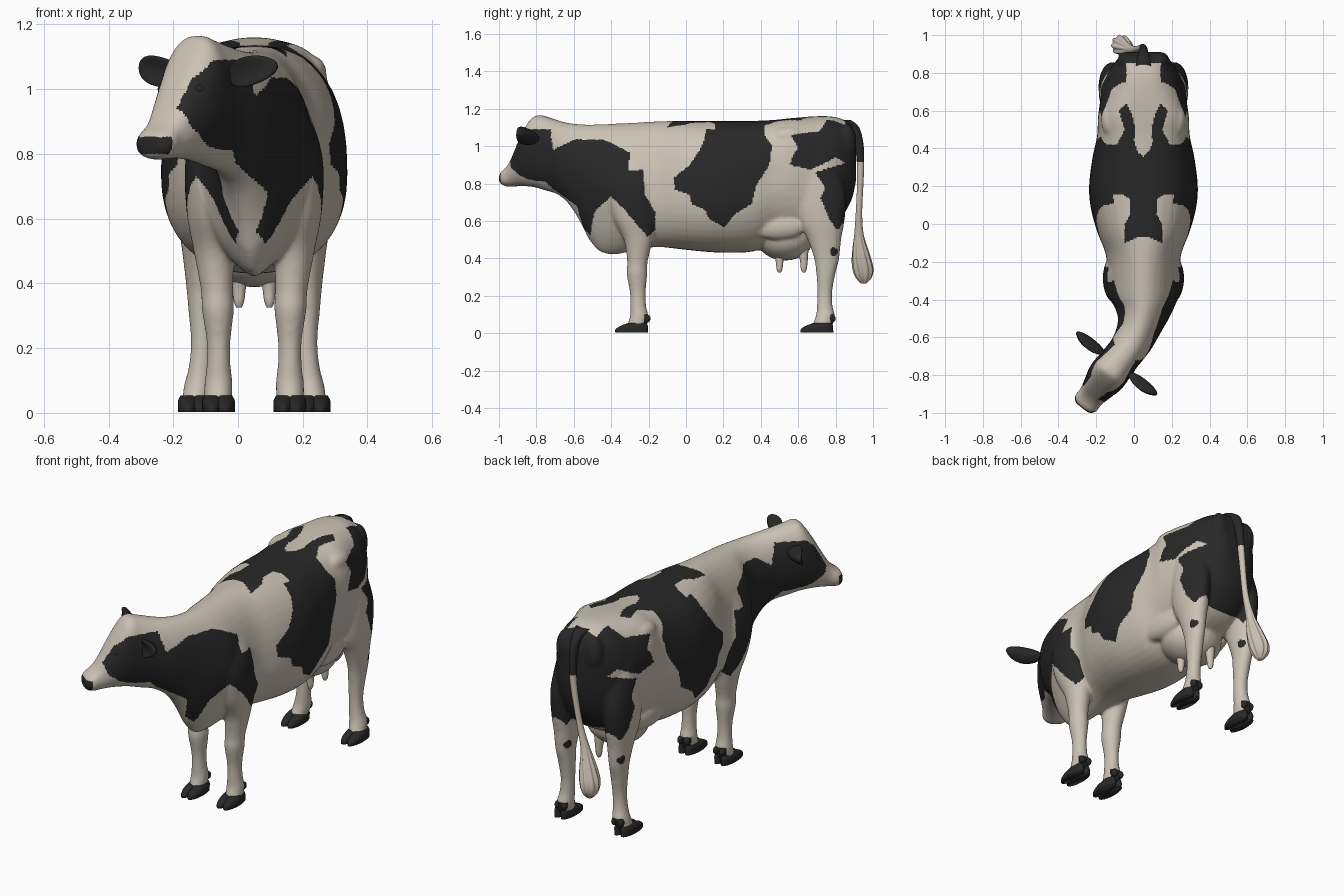
import bpy, bmesh, math
from mathutils import Vector, Matrix

# The cow is built straight and symmetric, painted, then its neck is turned.
CENTRE, BEND_Y, BEND_LEN, BEND_ANGLE = 0.05, -0.40, 0.30, 0.66


def material(name, rgb):
    m = bpy.data.materials.new(name)
    m.diffuse_color = (*rgb, 1)
    return m


CREAM = material("cream hair", (0.60, 0.54, 0.455))
BLACK = material("black hair", (0.021, 0.021, 0.021))


def bend(v):
    s = max(0.0, BEND_Y - v.y)
    if s == 0:
        return Vector((v.x + CENTRE, v.y, v.z))
    t = min(s / BEND_LEN, 1) * BEND_ANGLE
    r, rest = BEND_LEN / BEND_ANGLE, max(0.0, s - BEND_LEN)
    cx = CENTRE - r * (1 - math.cos(t)) - rest * math.sin(t)
    cy = BEND_Y - r * math.sin(t) - rest * math.cos(t)
    return Vector((cx + v.x * math.cos(t), cy - v.x * math.sin(t), v.z))


def smooth_rows(rows, n=5):
    """Catmull-Rom interpolation of table rows."""
    out = []
    for i in range(len(rows) - 1):
        a, b = rows[max(i - 1, 0)], rows[i]
        c, d = rows[i + 1], rows[min(i + 2, len(rows) - 1)]
        for k in range(n):
            t = k / n
            out.append([q + 0.5 * t * (r - p + t * (2*p - 5*q + 4*r - s + t * (3*(q - r) + s - p)))
                        for p, q, r, s in zip(a, b, c, d)])
    return out + [list(rows[-1])]


def loft(bm, rings):
    vs = [[bm.verts.new(p) for p in ring] for ring in rings]
    n = len(vs[0])
    for a, b in zip(vs, vs[1:]):
        for i in range(n):
            bm.faces.new((a[i], a[(i + 1) % n], b[(i + 1) % n], b[i]))
    bm.faces.new(vs[0])
    bm.faces.new(vs[-1][::-1])


def power(v, e):
    return math.copysign(abs(v) ** e, v)


def barrel(bm, rows, n=40):
    """Upright slices: y, top, widest height, bottom, half width, upper and lower squareness."""
    rings = []
    for y, zt, zm, zb, w, eu, el in smooth_rows(rows):
        ring = []
        for i in range(n):
            a = 2 * math.pi * i / n
            e = eu if math.sin(a) > 0 else el
            c, s = power(math.cos(a), e), power(math.sin(a), e)
            ring.append((w * c, y, zm + s * (zt - zm if s > 0 else zm - zb)))
        rings.append(ring)
    loft(bm, rings)


def limb(bm, rows, side=1, n=24, flute=0.0, flute_below=0.0):
    """Level slices: z, y, x, half depth, half width."""
    rings = []
    for z, y, x, ry, rx in smooth_rows(rows):
        ring = []
        for i in range(n):
            a = 2 * math.pi * i / n
            f = 1 + (flute * math.cos(9 * a + 8 * z) if z < flute_below else 0)
            ring.append((side * (x + f * rx * math.cos(a)), y + f * ry * math.sin(a), z))
        rings.append(ring)
    loft(bm, rings)


def ball(bm, pos, size, turn=0.0):
    m = Matrix.Translation(pos) @ Matrix.Rotation(turn, 4, 'Y') @ Matrix.Diagonal((*size, 1))
    return bmesh.ops.create_uvsphere(bm, u_segments=24, v_segments=16, radius=1, matrix=m)["verts"]


def make(name, bm, is_black):
    bmesh.ops.recalc_face_normals(bm, faces=bm.faces)
    me = bpy.data.meshes.new(name)
    bm.to_mesh(me)
    bm.free()
    ob = bpy.data.objects.new(name, me)
    bpy.context.collection.objects.link(ob)
    return finish(ob, is_black) if is_black else ob


def finish(ob, is_black):
    me = ob.data
    me.materials.clear()
    me.materials.append(CREAM)
    me.materials.append(BLACK)
    for p in me.polygons:
        p.material_index = int(is_black(p.center))
        p.use_smooth = True
    for v in me.vertices:
        v.co = bend(v.co)
    return ob


# --- coat markings: outlines in side view (y, z) and on the back (|x|, y)
NECK = [(-.985, .94), (-.97, .89), (-.90, .84), (-.85, .82), (-.74, .81), (-.70, .77), (-.62, .72),
        (-.56, .68), (-.54, .56), (-.50, .52), (-.47, .65), (-.40, .73), (-.33, .66), (-.25, .565),
        (-.205, .515), (-.165, .55), (-.165, .645), (-.22, .74), (-.23, .875), (-.31, .865),
        (-.30, .965), (-.435, 1.035), (-.565, 1.035), (-.67, .98), (-.70, 1.09), (-.86, 1.09), (-.93, 1.03)]
FLANK = [(.11, 1.1), (.10, 1.04), (.075, .98), (.02, .90), (-.065, .83), (-.06, .765), (.02, .74), (.03, .69),
         (.10, .66), (.125, .61), (.205, .565), (.26, .635), (.35, .69), (.375, .79), (.445, .90),
         (.46, 1.0), (.42, 1.06), (.42, 1.1)]
BACK = [(-.1, .36), (0, .36), (.03, .38), (.05, .44), (.04, .5), (.06, .58), (.09, .64), (.13, .60), (.10, .5),
        (.14, .42), (.3, .42), (.3, .16), (.17, .15), (.12, .16), (.07, .13), (.07, .05), (.10, 0),
        (.10, -.10), (.03, -.07), (-.1, -.05)]
RUMP = [(.56, 1.06), (.715, 1.08), (.79, 1.2), (1, 1.2), (1, .88), (.87, .9), (.80, .94), (.72, .9),
        (.67, .875), (.555, .9), (.57, .95), (.60, .99)]
THIGH = [(.69, .86), (.77, .885), (.85, .91), (1, .95), (1, .6), (.85, .60), (.81, .55), (.76, .62),
         (.72, .72), (.745, .78)]


def inside(poly, u, v):
    hit = False
    for (a, b), (c, d) in zip(poly, poly[1:] + poly[:1]):
        if (b > v) != (d > v) and u < (c - a) * (v - b) / (d - b) + a:
            hit = not hit
    return hit


def coat(c):
    x, y, z = abs(c.x), c.y, c.z
    if z < .1:                                    # heels above the hooves
        return y > .775 or -.225 < y < .4
    if y < -1.045 and .80 < z < .852:             # nose pad
        return True
    blaze = .065 if c.x < 0 and y < -.86 else .02
    if inside(NECK, y, z) and (x > blaze or y > -.4):
        return True
    if z > 1.07 and inside(BACK, x, y):
        return True
    if z < 1.09 and inside(FLANK, y, z):
        return True
    if inside(RUMP, y, z) and (x > .09 or y > .85):
        return True
    if (y - .79) ** 2 + (z - .435) ** 2 < .0005:  # hock spot
        return True
    return inside(THIGH, y, z)


# --- skin: trunk, neck, head, legs and udder fused into one surface
TRUNK = [(.91, 1.05, .95, .82, .08, .95, .9), (.88, 1.12, .92, .70, .13, .85, .85),
         (.80, 1.155, .88, .58, .19, .85, .8), (.70, 1.16, .86, .52, .22, .8, .8),
         (.57, 1.15, .86, .49, .24, .62, .95), (.47, 1.14, .80, .47, .245, .68, 1),
         (.35, 1.135, .75, .435, .27, .78, .95), (.20, 1.135, .74, .43, .288, .82, .9),
         (.08, 1.135, .74, .437, .278, .85, .88), (-.04, 1.135, .74, .45, .245, .88, .9),
         (-.16, 1.132, .74, .46, .20, .95, .95), (-.28, 1.125, .75, .44, .19, 1, 1.15),
         (-.38, 1.12, .77, .42, .185, 1.05, 1.35), (-.46, 1.117, .80, .435, .15, 1.05, 1.35),
         (-.52, 1.115, .84, .50, .125, 1, 1.25)]
HEAD = [TRUNK[-1], (-.57, 1.117, .89, .60, .113, 1, 1.15), (-.63, 1.122, .92, .69, .105, .95, 1),
        (-.70, 1.135, .95, .74, .098, .9, 1), (-.78, 1.155, .96, .76, .10, .85, 1),
        (-.84, 1.165, .97, .775, .104, .8, 1), (-.885, 1.12, .95, .782, .10, .8, .95),
        (-.94, 1.03, .90, .786, .085, .8, .9), (-1.0, .925, .85, .784, .07, .8, .85),
        (-1.035, .885, .835, .782, .072, .8, .85), (-1.06, .87, .83, .788, .062, .85, .85),
        (-1.074, .85, .825, .80, .042, .9, .9)]
FRONT_LEG = [(.03, -.265, .112, .055, .042), (.09, -.25, .11, .05, .044), (.14, -.255, .11, .043, .038),
             (.22, -.258, .11, .043, .037), (.32, -.262, .112, .056, .05), (.38, -.26, .115, .055, .05),
             (.50, -.255, .125, .078, .062), (.63, -.275, .14, .12, .07), (.80, -.29, .135, .135, .075),
             (.98, -.25, .09, .10, .06)]
HIND_LEG = [(.03, .725, .183, .055, .042), (.09, .745, .172, .052, .044), (.14, .742, .165, .043, .038),
            (.22, .742, .16, .04, .036), (.32, .748, .162, .052, .042), (.40, .752, .165, .068, .046),
            (.50, .74, .165, .09, .058), (.60, .725, .165, .123, .07), (.75, .72, .162, .135, .075),
            (.95, .69, .13, .11, .09)]
bm = bmesh.new()
barrel(bm, TRUNK)
barrel(bm, HEAD)
ball(bm, (0, .53, .51), (.165, .155, .122))                    # udder
for s in (1, -1):
    limb(bm, FRONT_LEG, s)
    limb(bm, HIND_LEG, s)
    ball(bm, (s * .16, .49, .57), (.045, .15, .07))            # flank fold
    ball(bm, (s * .172, .55, 1.05), (.052, .09, .055))         # hip bone
    ball(bm, (s * .085, .86, 1.02), (.055, .052, .10))         # pin bone
body = make("body", bm, None)
remesh = body.modifiers.new("fuse", 'REMESH')
remesh.mode, remesh.voxel_size = 'VOXEL', 0.008
soften = body.modifiers.new("soften", 'SMOOTH')
soften.factor, soften.iterations = 0.5, 14
dg = bpy.context.evaluated_depsgraph_get()
fused = bpy.data.meshes.new_from_object(body.evaluated_get(dg))
body.modifiers.clear()
body.data = fused
finish(body, coat)

# --- hooves: two toes and two dewclaws per foot
for name, fx, fy in (("front_hooves", .11, -.29), ("hind_hooves", .185, .70)):
    bm = bmesh.new()
    for s in (1, -1):
        for t in (-.02, .02):
            limb(bm, [(.003, fy, fx + t, .088, .03), (.02, fy, fx + t, .087, .031),
                      (.038, fy + .012, fx + t, .074, .03), (.054, fy + .03, fx + t * .8, .05, .026)], s)
            ball(bm, (s * (fx + t - (.01 if fy > 0 else 0)), fy + .08, .078), (.016, .02, .022))
    make(name, bm, lambda c: True)

# --- teats
bm = bmesh.new()
for s in (1, -1):
    for y in (.50, .63):
        limb(bm, [(.325, y, .047, .008, .008), (.345, y, .047, .016, .016),
                  (.39, y, .046, .021, .021), (.45, y - .005, .045, .03, .03)], s, n=16)
make("teats", bm, lambda c: False)

# --- cupped ears
bm = bmesh.new()
for s in (1, -1):
    for v in ball(bm, (s * .175, -.785, 1.055), (.097, .026, .046), -s * .2):
        dz = v.co.z - 1.055 - .2 * (abs(v.co.x) - .175)
        v.co.y -= 14 * dz * dz - .01
make("ears", bm, lambda c: True)

# --- eyes
bm = bmesh.new()
for s in (1, -1):
    ball(bm, (s * .072, -.91, 1.0), (.015, .02, .017))
make("eyes", bm, lambda c: True)

# --- tail with a combed tuft
bm = bmesh.new()
limb(bm, [(1.14, .84, 0, .04, .04), (1.10, .89, 0, .036, .028), (1.0, .926, 0, .024, .02),
          (.85, .933, -.01, .018, .017), (.65, .925, -.04, .017, .016), (.52, .925, -.075, .026, .023),
          (.42, .935, -.10, .045, .042), (.35, .945, -.117, .053, .05), (.30, .95, -.122, .042, .04),
          (.265, .95, -.12, .014, .014)], n=54, flute=.09, flute_below=.5)
make("tail", bm, lambda c: c.z > .91)
